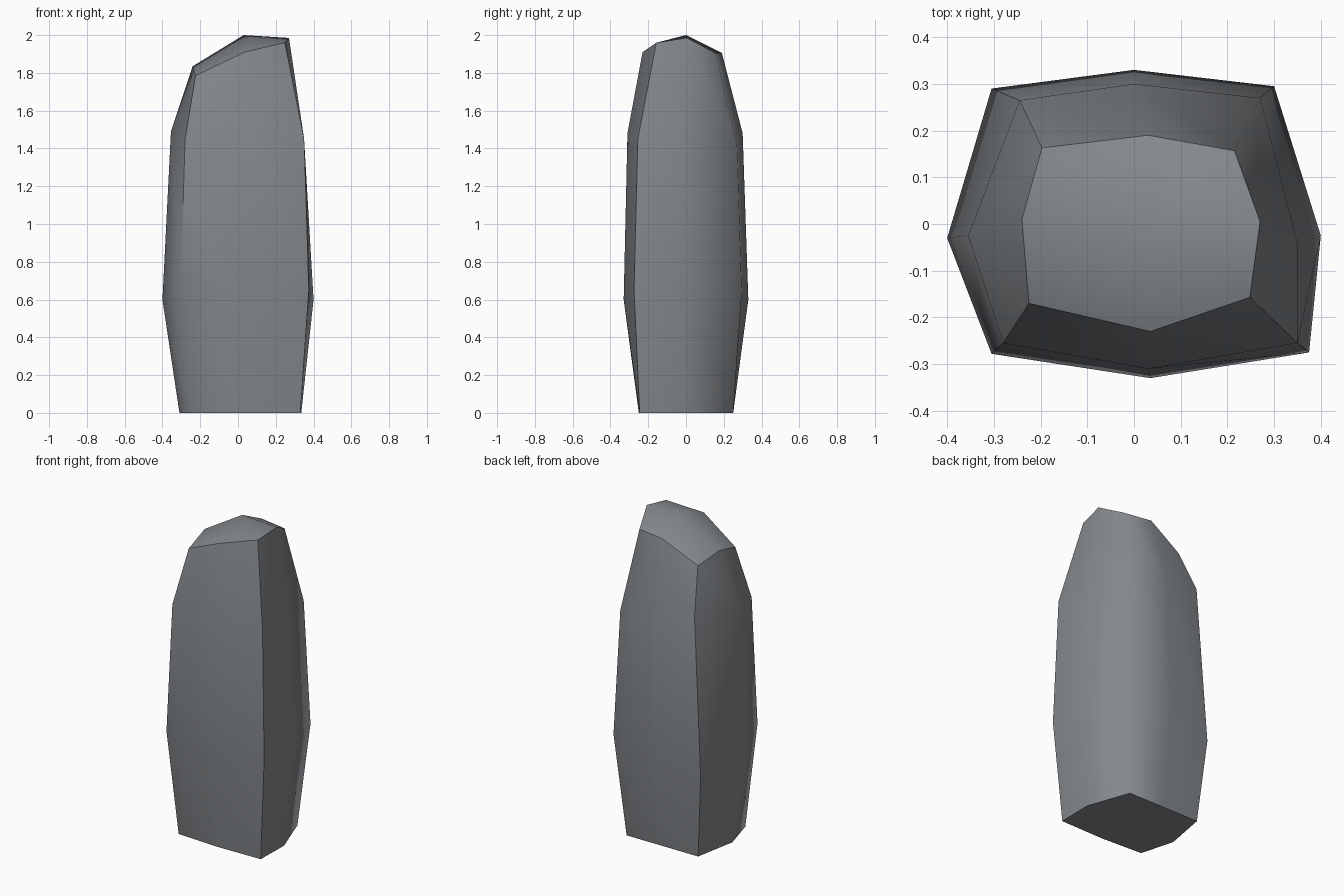
import bpy
import bmesh

# Remove the default cube
cube = bpy.data.objects.get("Cube")
if cube:
    bpy.data.objects.remove(cube, do_unlink=True)


def make_material(name, color):
    material = bpy.data.materials.new(name)
    material.use_nodes = True
    material.diffuse_color = color
    shader = next(n for n in material.node_tree.nodes if n.type == 'BSDF_PRINCIPLED')
    shader.inputs["Base Color"].default_value = color
    shader.inputs["Roughness"].default_value = 0.9
    return material


# Each eight-sided cross-section starts at the back centre and runs
# clockwise seen from above: back, back +x, +x, front +x, and so on
base = [(0, .25), (.24, .25), (.335, -.02), (.33, -.245),
        (.03, -.25), (-.25, -.235), (-.31, -.02), (-.26, .25)]
belly = [(0, .33), (.3, .295), (.4, -.025), (.375, -.275),
         (.035, -.33), (-.305, -.278), (-.4, -.03), (-.305, .29)]
shoulder = [(0, .3), (.27, .27), (.35, -.04), (.35, -.255),
            (.03, -.31), (-.28, -.255), (-.355, -.025), (-.245, .265)]
rim = [(.03, .19), (.215, .157), (.27, .005), (.248, -.157),
       (.035, -.23), (-.225, -.17), (-.24, .01), (-.197, .163)]

# Height of every section, one value per corner so the stone stays uneven
belly_heights = [.6, .64, .6, .65, .6, .65, .6, .53]
shoulder_heights = [1.48, 1.42, 1.45, 1.45, 1.48, 1.45, 1.49, 1.52]
rim_heights = [1.905, 1.905, 1.985, 1.96, 1.91, 1.785, 1.835, 1.785]


def add_ring(bm, outline, heights):
    return [bm.verts.new((x, y, z)) for (x, y), z in zip(outline, heights)]


def build_stone():
    bm = bmesh.new()
    rings = [add_ring(bm, base, [0] * len(base)),
             add_ring(bm, belly, belly_heights),
             add_ring(bm, shoulder, shoulder_heights),
             add_ring(bm, rim, rim_heights)]
    count = len(base)

    # Side panels between neighbouring sections
    for lower, upper in zip(rings, rings[1:]):
        for i in range(count):
            j = (i + 1) % count
            bm.faces.new((lower[i], upper[i], upper[j], lower[j]))

    # Flat underside and slanted peak
    bm.faces.new(rings[0])
    peak = bm.verts.new((.03, 0, 2))
    top = rings[-1]
    for i in range(count):
        bm.faces.new((top[i], peak, top[(i + 1) % count]))
    bmesh.ops.recalc_face_normals(bm, faces=bm.faces)

    # Smooth shading, broken at the base, the rim and the hard corners
    for face in bm.faces:
        face.smooth = True
    front_pos, front_neg, back_neg = 3, 5, 7
    for ring in (rings[0], top):
        for i in range(count):
            bm.edges.get((ring[i], ring[(i + 1) % count])).smooth = False
    for corner, start in ((front_pos, 0), (back_neg, 0), (front_neg, 1)):
        column = [ring[corner] for ring in rings[start:]]
        for a, b in zip(column, column[1:]):
            bm.edges.get((a, b)).smooth = False

    mesh = bpy.data.meshes.new("standing_stone")
    bm.to_mesh(mesh)
    bm.free()
    stone = bpy.data.objects.new("standing_stone", mesh)
    bpy.context.collection.objects.link(stone)
    return stone


# Standing stone in a single grey
stone = build_stone()
stone.data.materials.append(make_material("stone_grey", (.23, .245, .26, 1)))
